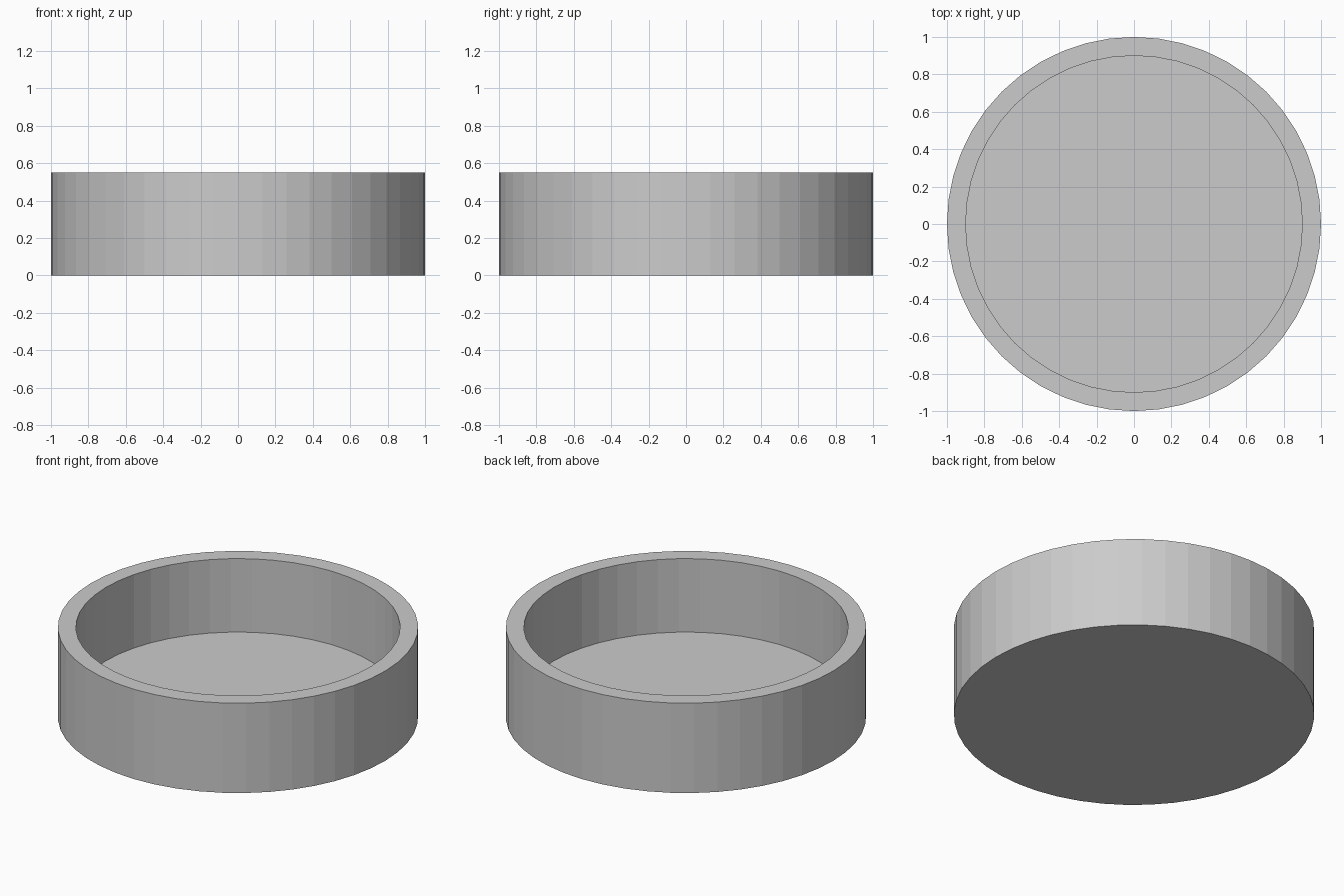
import bpy, bmesh
from math import cos, sin, tau

if "Cube" in bpy.data.objects:
    bpy.data.objects.remove(bpy.data.objects["Cube"])

SEGMENTS = 48
OUTER, INNER = 1.0, 0.9
HEIGHT, FLOOR = 0.55, 0.10


def ring(bm, radius, z):
    return [bm.verts.new((radius * cos(tau * i / SEGMENTS),
                          radius * sin(tau * i / SEGMENTS), z))
            for i in range(SEGMENTS)]


# Round open dish: underside, outer wall, rim, inner wall, floor
bm = bmesh.new()
profile = [(OUTER, 0), (OUTER, HEIGHT), (INNER, HEIGHT), (INNER, FLOOR)]
rings = [ring(bm, r, z) for r, z in profile]
for a, b in zip(rings, rings[1:]):
    for i in range(SEGMENTS):
        j = (i + 1) % SEGMENTS
        bm.faces.new((a[i], a[j], b[j], b[i]))
bm.faces.new(rings[0][::-1])
bm.faces.new(rings[-1])
bmesh.ops.recalc_face_normals(bm, faces=bm.faces)

mesh = bpy.data.meshes.new("round_dish")
bm.to_mesh(mesh)
bm.free()
bpy.context.collection.objects.link(bpy.data.objects.new("round_dish", mesh))
